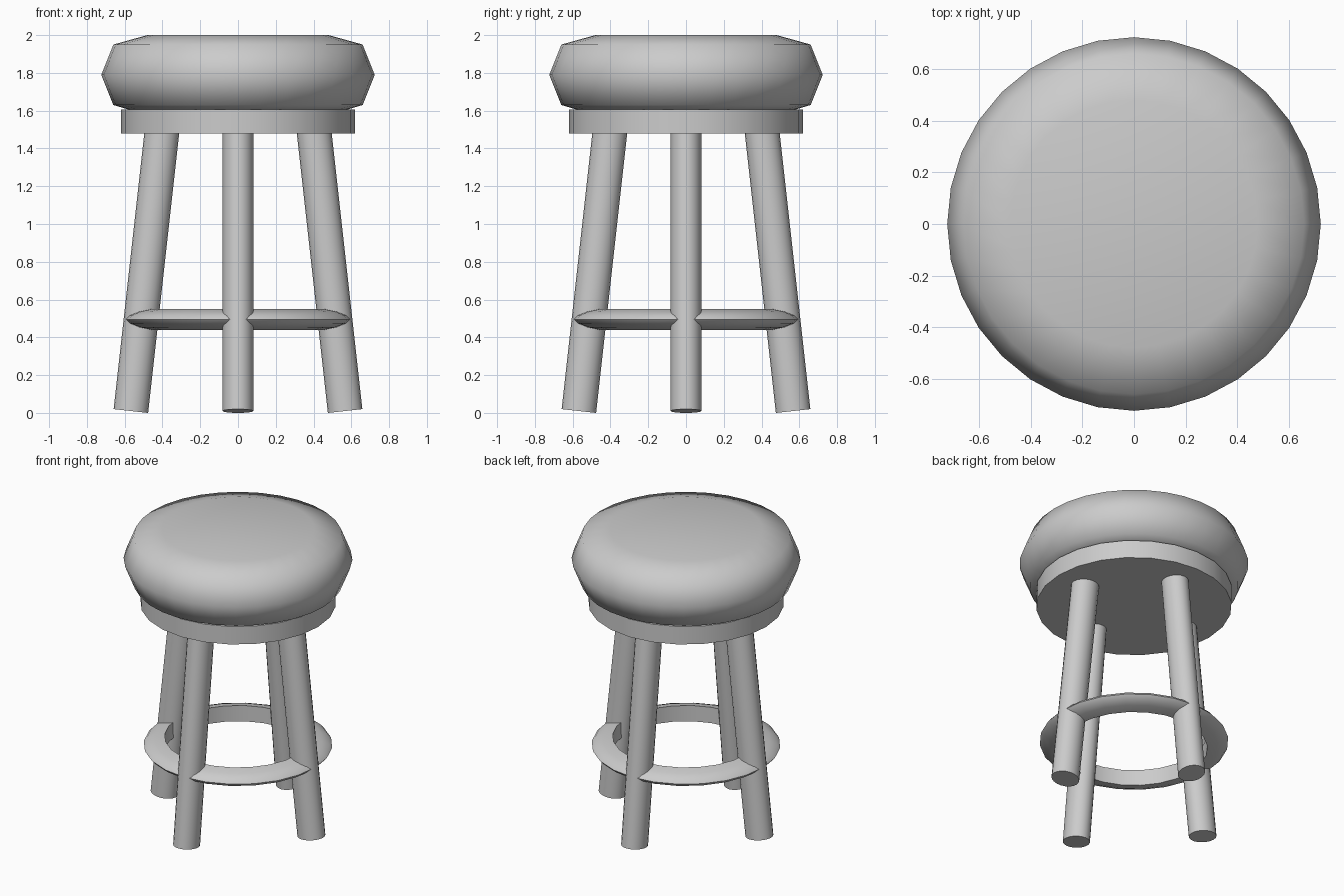
import bpy, math
from mathutils import Vector

if "Cube" in bpy.data.objects:
    bpy.data.objects.remove(bpy.data.objects["Cube"])


def lathe(name, profile, sides, closed=False, angle=40):
    """Spin (radius, z) points around the z axis."""
    verts, faces = [], []
    n = len(profile)
    for i in range(sides):
        a = 2 * math.pi * i / sides
        verts += [(r * math.cos(a), r * math.sin(a), z) for r, z in profile]
    for i in range(sides):
        j = (i + 1) % sides
        for k in range(n if closed else n - 1):
            m = (k + 1) % n
            faces.append((i * n + k, j * n + k, j * n + m, i * n + m))
    if not closed:
        faces.append([i * n for i in reversed(range(sides))])
        faces.append([i * n + n - 1 for i in range(sides)])
    mesh = bpy.data.meshes.new(name)
    mesh.from_pydata(verts, [], faces)
    obj = bpy.data.objects.new(name, mesh)
    bpy.context.collection.objects.link(obj)
    smooth(obj, angle)
    return obj


def smooth(obj, angle):
    bpy.ops.object.select_all(action='DESELECT')
    obj.select_set(True)
    bpy.context.view_layer.objects.active = obj
    bpy.ops.object.shade_smooth_by_angle(angle=math.radians(angle))


# Padded seat cushion
lathe("cushion", [(0.56, 1.60), (0.66, 1.63), (0.724, 1.79), (0.66, 1.95), (0.48, 2.0)], 32, angle=80)

# Seat board
lathe("seat_board", [(0.619, 1.48), (0.619, 1.605)], 24)

# Foot ring: rounded outside, flat inside
lathe("foot_ring", [(0.465, 0.44), (0.53, 0.453), (0.58, 0.474), (0.598, 0.495),
                    (0.58, 0.516), (0.53, 0.537), (0.465, 0.55)], 24, closed=True, angle=60)

# Four splayed legs, slightly oval
for name, turn in (("right_leg", 0), ("back_leg", 90), ("left_leg", 180), ("front_leg", 270)):
    a = math.radians(turn)
    out = Vector((math.cos(a), math.sin(a), 0))
    foot = out * 0.567 + Vector((0, 0, 0.01))
    head = out * 0.397 + Vector((0, 0, 1.54))
    bpy.ops.mesh.primitive_cylinder_add(vertices=20, radius=1, depth=1, location=(foot + head) / 2)
    leg = bpy.context.object
    leg.name = name
    leg.scale = (0.092, 0.082, (head - foot).length)
    leg.rotation_euler = (0, -math.atan2(0.17, 1.53), a)
    smooth(leg, 40)
